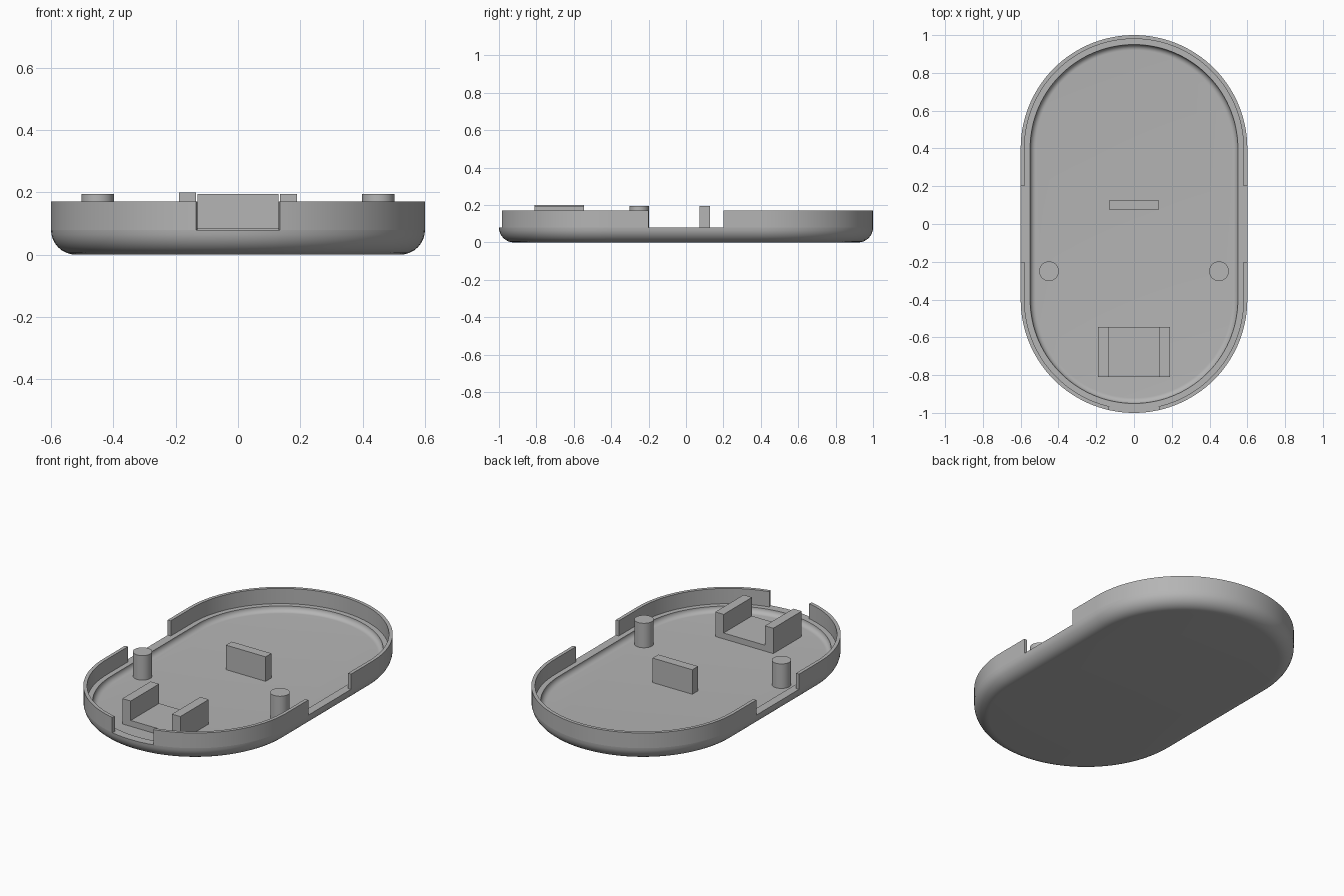
import bpy
import bmesh
from math import sin, cos, pi, radians
from mathutils import Vector

cube = bpy.data.objects.get("Cube")
if cube:
    bpy.data.objects.remove(cube)

FLOOR, LEDGE, RIM, TOP = 0.05, 0.08, 0.17, 0.195
END = 0.4          # y of the centre of each rounded end
SIDE_GAP = 0.2     # half length of the side cut-outs
FRONT_GAP = 13     # half angle of the front cut-out, degrees

grey = bpy.data.materials.new("plain grey")
grey.use_nodes = True
colour = (0.46, 0.46, 0.46, 1)
grey.diffuse_color = colour
grey.node_tree.nodes["Principled BSDF"].inputs["Base Color"].default_value = colour


def finish(name, bm):
    bmesh.ops.recalc_face_normals(bm, faces=bm.faces[:])
    mesh = bpy.data.meshes.new(name)
    bm.to_mesh(mesh)
    bm.free()
    obj = bpy.data.objects.new(name, mesh)
    bpy.context.collection.objects.link(obj)
    mesh.materials.append(grey)
    bpy.ops.object.select_all(action="DESELECT")
    obj.select_set(True)
    bpy.context.view_layer.objects.active = obj
    bpy.ops.object.shade_smooth_by_angle(angle=radians(30))
    return obj


def extrude_outline(name, points, direction):
    bm = bmesh.new()
    face = bm.faces.new([bm.verts.new(p) for p in points])
    result = bmesh.ops.extrude_face_region(bm, geom=[face], use_keep_orig=True)
    moved = [v for v in result["geom"] if isinstance(v, bmesh.types.BMVert)]
    bmesh.ops.translate(bm, verts=moved, vec=direction)
    return finish(name, bm)


# Stadium path: angle and centre y, with points at the ends of each cut-out
front = sorted(set(range(180, 361, 3)) | {270 - FRONT_GAP, 270 + FRONT_GAP})
path = [(a, END) for a in range(0, 181, 3)]
path += [(180, SIDE_GAP), (180, -SIDE_GAP)]
path += [(a, -END) for a in front]
path += [(360, -SIDE_GAP), (360, SIDE_GAP)]

# Tray cross-section: outer fillet, ledge, inner fillet
STEPS = 8
turns = [i * pi / 2 / STEPS for i in range(STEPS + 1)]
section = [(0.52 + 0.08 * sin(t), 0.08 - 0.08 * cos(t)) for t in turns]
section.append((0.58, LEDGE))
section += [(0.52 + 0.03 * cos(t), LEDGE - 0.03 * sin(t)) for t in turns]

bm = bmesh.new()
rings = [[bm.verts.new((r * cos(radians(a)), y + r * sin(radians(a)), z))
          for a, y in path] for r, z in section]
lip = []
for k in range(len(rings) - 1):
    for i in range(len(path)):
        j = (i + 1) % len(path)
        face = bm.faces.new((rings[k][i], rings[k][j],
                             rings[k + 1][j], rings[k + 1][i]))
        mid = (rings[k][i].co + rings[k][j].co) / 2
        in_side = abs(mid.y) < SIDE_GAP
        in_front = mid.y < 0 and abs(mid.x) < 0.13
        if k == STEPS and not in_side and not in_front:
            lip.append(face)
bm.faces.new(rings[0][::-1])
bm.faces.new(rings[-1])
bmesh.ops.recalc_face_normals(bm, faces=bm.faces[:])

# Raised lip, left out at the three cut-outs
raised = bmesh.ops.extrude_face_region(bm, geom=lip)["geom"]
bmesh.ops.translate(bm, vec=(0, 0, RIM - LEDGE),
                    verts=[v for v in raised if isinstance(v, bmesh.types.BMVert)])
finish("tray", bm)

# Round pegs
for name, side in (("left_peg", 1), ("right_peg", -1)):
    ring = [(side * 0.45 + 0.052 * cos(radians(a)), -0.25 + 0.052 * sin(radians(a)), FLOOR)
            for a in range(0, 360, 10)]
    extrude_outline(name, ring, Vector((0, 0, TOP - FLOOR)))

# Upright plate in the middle
plate = [(x, 0.073, z) for x, z in
         ((-0.13, FLOOR), (0.13, FLOOR), (0.13, TOP), (-0.13, TOP))]
extrude_outline("middle_plate", plate, Vector((0, 0.054, 0)))

# U-shaped cradle near the front, one arm slightly taller
arm, inner, base = 0.19, 0.135, 0.085
profile = [(-arm, FLOOR), (arm, FLOOR), (arm, TOP), (inner, TOP),
           (inner, base), (-inner, base), (-inner, 0.2), (-arm, 0.2)]
extrude_outline("cradle", [(x, -0.81, z) for x, z in profile], Vector((0, 0.265, 0)))
